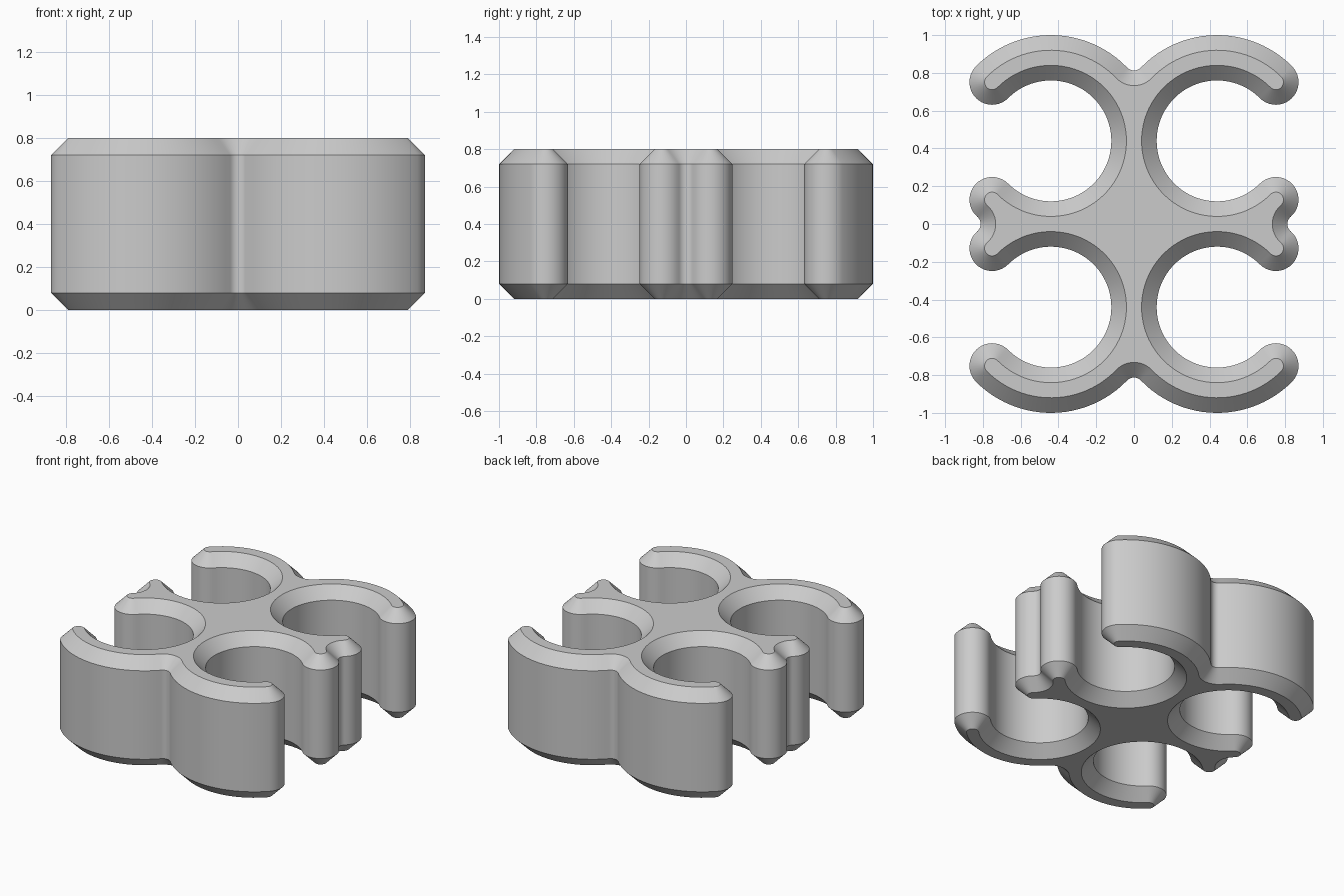
import bpy, bmesh
from math import cos, sin, sqrt, atan2, degrees, radians

cube = bpy.data.objects.get("Cube")
if cube:
    bpy.data.objects.remove(cube, do_unlink=True)

C = 0.44                 # clip centre, in x and y
HOLE, OUTER = 0.32, 0.56
WALL = OUTER - HOLE
TIP = WALL / 2           # rounded lip radius
FILLET = 0.05            # blend radius in the notches
HEIGHT, CHAMFER = 0.8, 0.08

lip = (HOLE + TIP) * sqrt(0.5)
TOP_LIP, SIDE_LIP = (C + lip, C + lip), (C + lip, C - lip)
NOTCH = (0, C + sqrt((OUTER + FILLET) ** 2 - C ** 2))
WAIST = (C + lip + sqrt((TIP + FILLET) ** 2 - (C - lip) ** 2), 0)


def heading(a, b):
    return degrees(atan2(b[1] - a[1], b[0] - a[0]))


def arc(centre, radius, start, end, steps):
    angles = [radians(start + (end - start) * i / steps) for i in range(steps + 1)]
    return [(centre[0] + radius * cos(a), centre[1] + radius * sin(a)) for a in angles]


def outline(inset):
    """Closed outline: one quarter made of tangent arcs, mirrored twice."""
    hub = (C, C)
    arcs = [
        arc(NOTCH, FILLET + inset, -90, heading(NOTCH, hub), 6),
        arc(hub, OUTER - inset, heading(hub, NOTCH), 45, 24),
        arc(TOP_LIP, TIP - inset, 45, -135, 20),
        arc(hub, HOLE + inset, 45, 315, 64),
        arc(SIDE_LIP, TIP - inset, 135, heading(SIDE_LIP, WAIST), 20),
        arc(WAIST, FILLET + inset, heading(WAIST, SIDE_LIP), 180, 6),
    ]
    quarter = arcs[0] + [p for a in arcs[1:] for p in a[1:]]
    half = quarter + [(x, -y) for x, y in quarter[-2::-1]]
    return half + [(-x, y) for x, y in half[-2:0:-1]]


# Chamfered block: stacked outlines joined by walls and closed with caps
bm = bmesh.new()
levels = [(CHAMFER, 0), (0, CHAMFER), (0, HEIGHT - CHAMFER), (CHAMFER, HEIGHT)]
rings = [[bm.verts.new((x, y, z)) for x, y in outline(d)] for d, z in levels]
for low, high in zip(rings, rings[1:]):
    for i in range(len(low)):
        bm.faces.new((low[i - 1], low[i], high[i], high[i - 1]))
bm.faces.new(rings[0])
bm.faces.new(rings[-1])
bmesh.ops.recalc_face_normals(bm, faces=bm.faces)
mesh = bpy.data.meshes.new("four_way_clip")
bm.to_mesh(mesh)
bm.free()
clip = bpy.data.objects.new("four_way_clip", mesh)
bpy.context.collection.objects.link(clip)

# Plain grey finish
grey = bpy.data.materials.new("light_grey")
grey.use_nodes = True
colour = (0.6, 0.6, 0.6, 1)
grey.diffuse_color = colour
grey.node_tree.nodes["Principled BSDF"].inputs["Base Color"].default_value = colour
mesh.materials.append(grey)

# Smooth curved walls, crisp chamfer edges
bpy.ops.object.select_all(action="DESELECT")
clip.select_set(True)
bpy.context.view_layer.objects.active = clip
bpy.ops.object.shade_smooth_by_angle(angle=radians(30))
